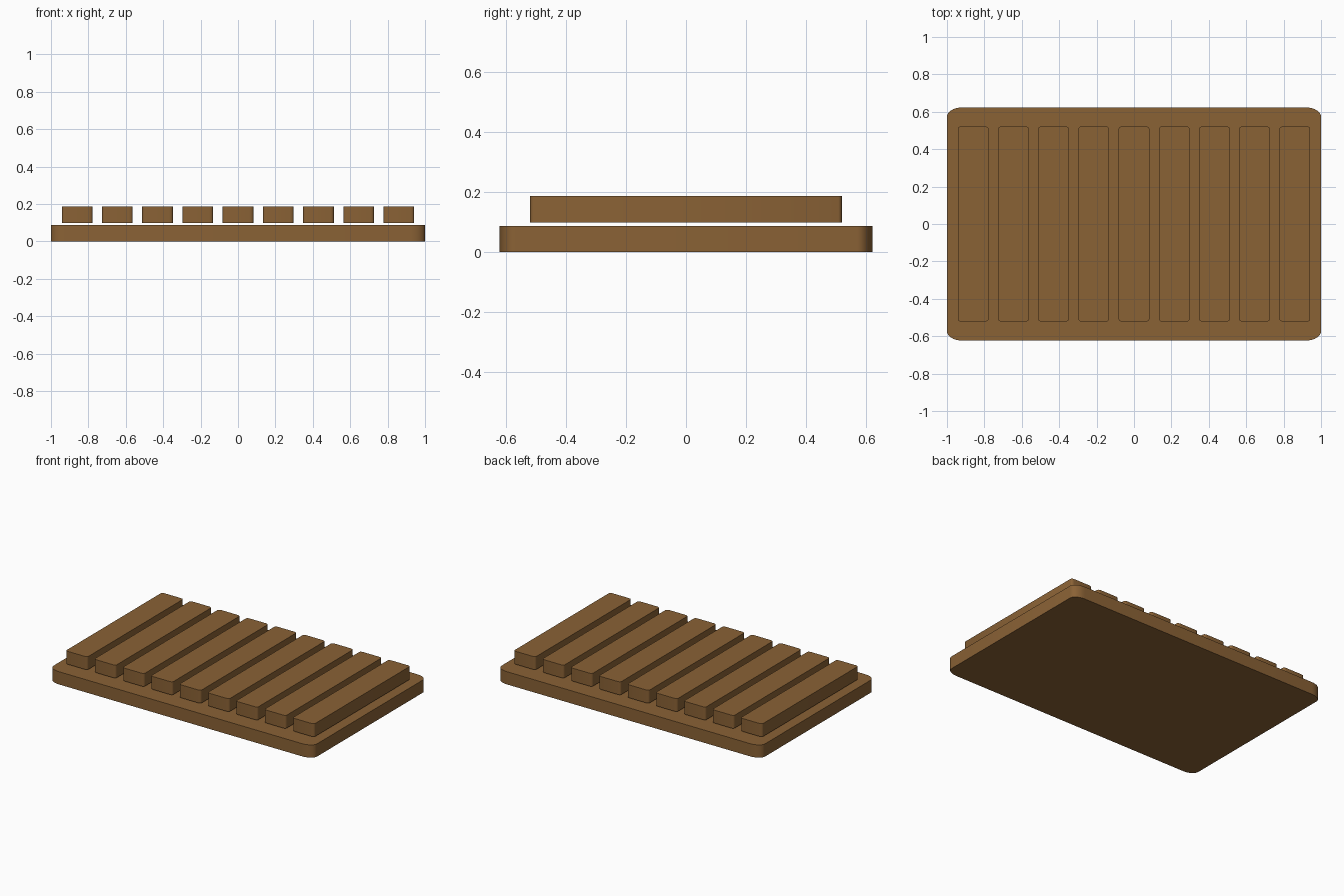
import bpy, bmesh, math

cube = bpy.data.objects.get("Cube")
if cube:
    bpy.data.objects.remove(cube, do_unlink=True)

# Single wood colour
wood = bpy.data.materials.new("brown_wood")
wood.use_nodes = True
colour = (0.255, 0.122, 0.036, 1)
wood.diffuse_color = colour
bsdf = wood.node_tree.nodes["Principled BSDF"]
bsdf.inputs["Base Color"].default_value = colour
bsdf.inputs["Roughness"].default_value = 0.8


def rounded_board(name, centre_x, half_x, half_y, z0, z1, rx, ry, steps):
    """Flat board with elliptical vertical corners."""
    bm = bmesh.new()
    ring = []
    for corner, (sx, sy) in enumerate([(1, 1), (-1, 1), (-1, -1), (1, -1)]):
        for i in range(steps + 1):
            a = (corner + i / steps) * math.pi / 2
            x = sx * (half_x - rx) + rx * math.cos(a)
            y = sy * (half_y - ry) + ry * math.sin(a)
            ring.append(bm.verts.new((x, y, z0)))
    base = bm.faces.new(ring)
    top = bmesh.ops.extrude_face_region(bm, geom=[base], use_keep_orig=True)
    verts = [v for v in top["geom"] if isinstance(v, bmesh.types.BMVert)]
    bmesh.ops.translate(bm, verts=verts, vec=(0, 0, z1 - z0))
    bmesh.ops.recalc_face_normals(bm, faces=bm.faces)
    mesh = bpy.data.meshes.new(name)
    bm.to_mesh(mesh)
    bm.free()
    mesh.materials.append(wood)
    obj = bpy.data.objects.new(name, mesh)
    obj.location.x = centre_x
    bpy.context.collection.objects.link(obj)
    bpy.ops.object.select_all(action='DESELECT')
    obj.select_set(True)
    bpy.context.view_layer.objects.active = obj
    bpy.ops.object.shade_smooth_by_angle(angle=math.radians(40))
    return obj


# Base board
rounded_board("base_board", 0, 1, 0.623, 0, 0.087, 0.08, 0.05, 8)

# Row of slats hovering just above the base
for i in range(9):
    rounded_board(f"slat_{i + 1}", (i - 4) * 0.215, 0.082, 0.522,
                  0.098, 0.187, 0.02, 0.013, 3)
